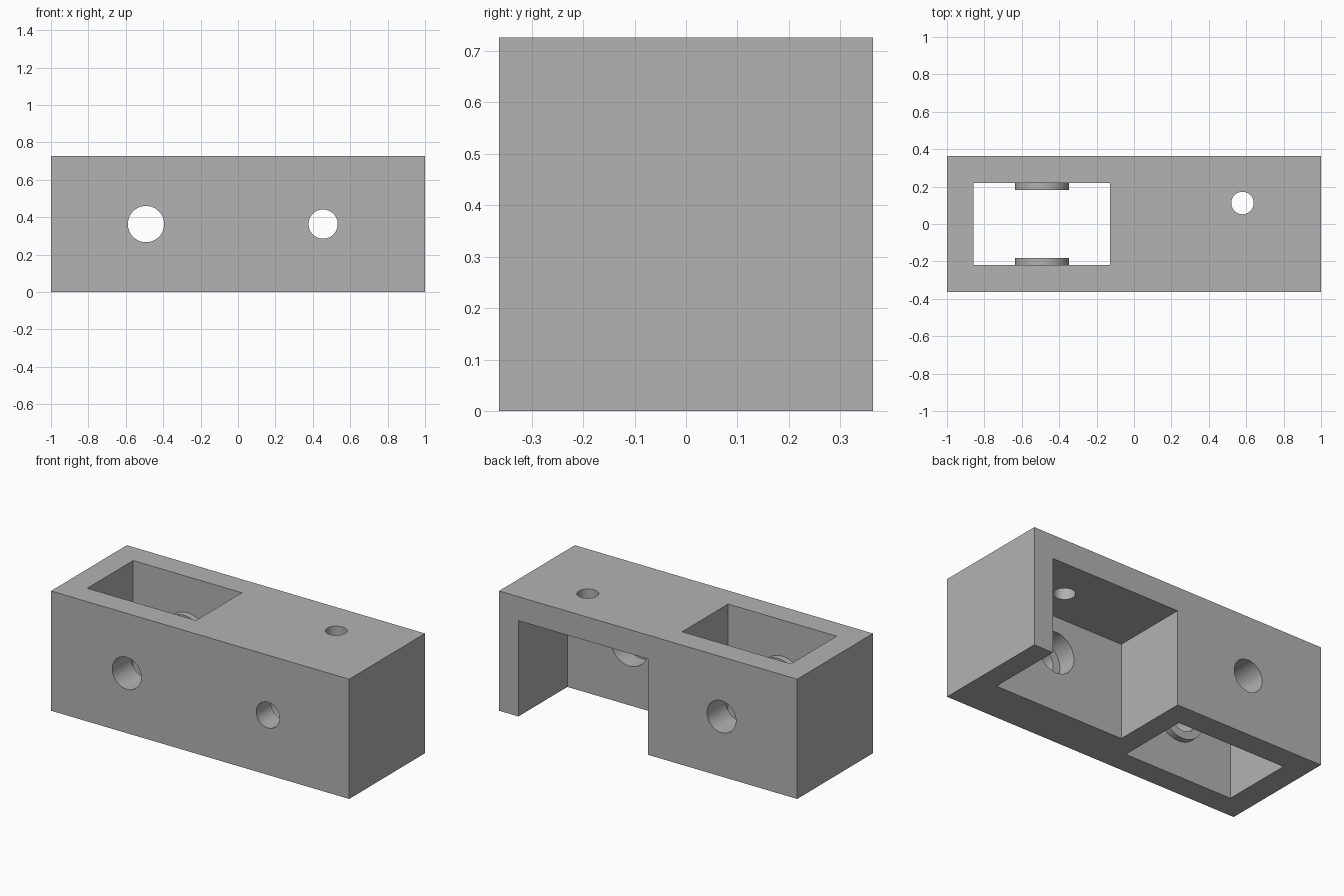
import bpy
import math
from mathutils import Vector

if "Cube" in bpy.data.objects:
    bpy.data.objects.remove(bpy.data.objects["Cube"], do_unlink=True)

HALF = 0.363            # half of the square cross-section
MID = HALF              # height of the cross holes
LEFT_X, RIGHT_X = -0.492, 0.455
POCKET_WALL = -0.106    # inner face of the front wall in the pocket

grey = bpy.data.materials.new("plain grey")
grey.use_nodes = True
grey.diffuse_color = (0.45, 0.45, 0.45, 1)
grey.node_tree.nodes["Principled BSDF"].inputs["Base Color"].default_value = grey.diffuse_color


def box(name, low, high):
    low, high = Vector(low), Vector(high)
    bpy.ops.mesh.primitive_cube_add(size=1, location=(low + high) / 2)
    ob = bpy.context.object
    ob.name = name
    ob.scale = high - low
    bpy.ops.object.transform_apply(location=True, rotation=False, scale=True)
    ob.data.materials.append(grey)
    return ob


def rod(name, start, end, radius):
    start, end = Vector(start), Vector(end)
    axis = end - start
    bpy.ops.mesh.primitive_cylinder_add(vertices=64, radius=radius, depth=axis.length,
                                        location=(start + end) / 2,
                                        rotation=axis.to_track_quat('Z', 'Y').to_euler())
    ob = bpy.context.object
    ob.name = name
    ob.data.materials.append(grey)
    return ob


def combine(target, tool, operation):
    mod = target.modifiers.new(tool.name, 'BOOLEAN')
    mod.operation = operation
    mod.solver = 'EXACT'
    mod.object = tool
    bpy.context.view_layer.objects.active = target
    bpy.ops.object.modifier_apply(modifier=mod.name)
    bpy.data.objects.remove(tool, do_unlink=True)


# Main block
block = box("mounting_block", (-1, -HALF, 0), (1, HALF, 2 * HALF))

# Window through the block, and pocket open to the back and below
combine(block, box("window", (-0.857, -0.22, -0.1), (-0.128, 0.22, 1)), 'DIFFERENCE')
combine(block, box("pocket", (0, POCKET_WALL, -0.1), (0.87, 0.5, 0.581)), 'DIFFERENCE')

# Round bosses facing each other inside the window
for side in (-1, 1):
    boss = rod("boss", (LEFT_X, side * 0.3, MID), (LEFT_X, side * 0.183, MID), 0.144)
    combine(block, boss, 'UNION')

# Cross holes, counterbore in the pocket and vertical hole in its roof
combine(block, rod("axle_hole", (LEFT_X, -0.5, MID), (LEFT_X, 0.5, MID), 0.097), 'DIFFERENCE')
combine(block, rod("screw_hole", (RIGHT_X, -0.5, MID), (RIGHT_X, 0, MID), 0.078), 'DIFFERENCE')
combine(block, rod("counterbore", (RIGHT_X, POCKET_WALL - 0.117, MID), (RIGHT_X, 0, MID), 0.125),
        'DIFFERENCE')
combine(block, rod("roof_hole", (0.58, 0.112, 0.5), (0.58, 0.112, 1), 0.06), 'DIFFERENCE')

# Smooth round walls, sharp edges elsewhere
bpy.ops.object.select_all(action='DESELECT')
block.select_set(True)
bpy.context.view_layer.objects.active = block
bpy.ops.object.shade_smooth_by_angle(angle=math.radians(30))
